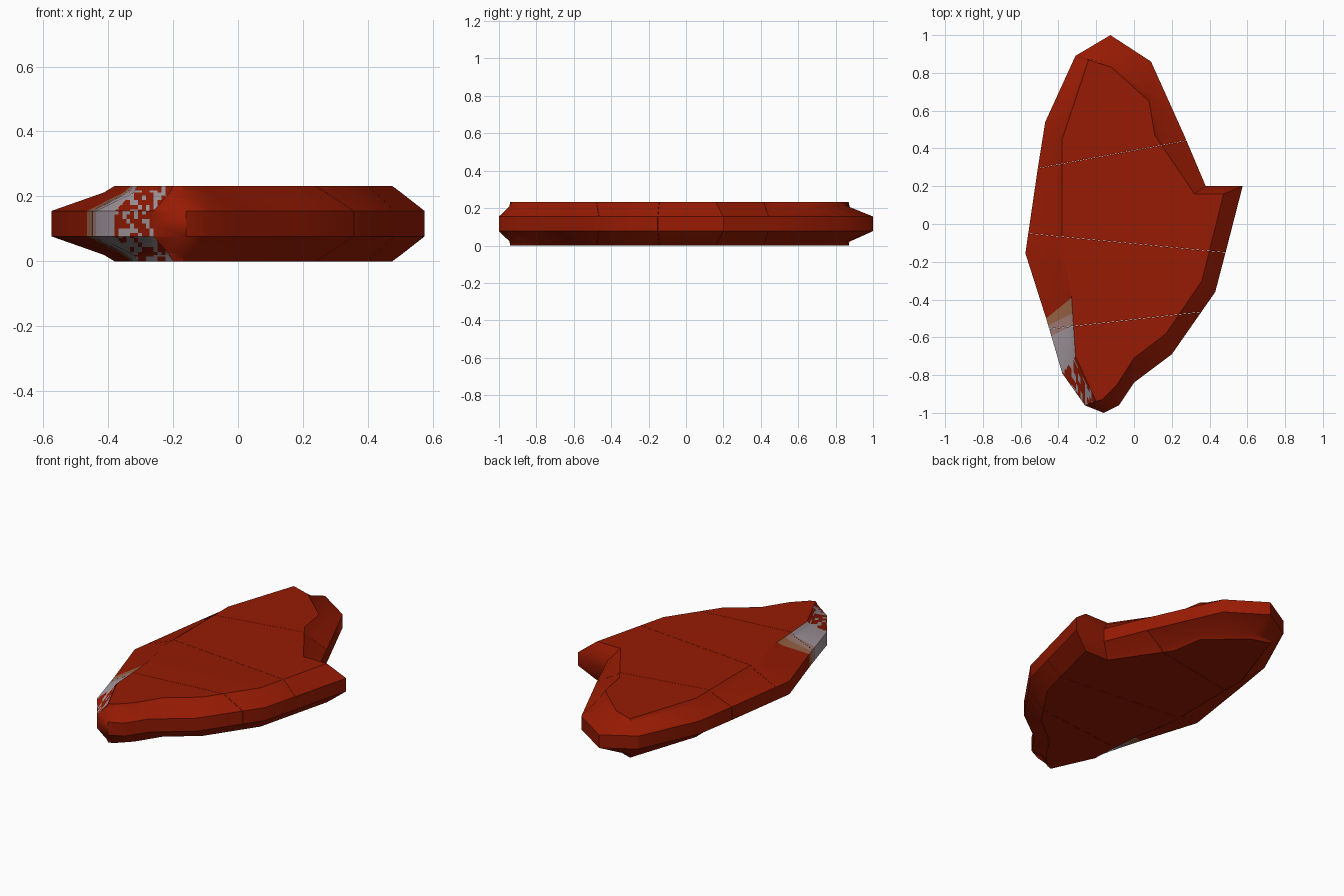
import bpy, bmesh, math, random
from mathutils import Vector

if "Cube" in bpy.data.objects:
    bpy.data.objects.remove(bpy.data.objects["Cube"])

# Outer edge of the slab, its flat-face edge, and how far in the bevel kinks
EDGE = [(-.125, 1), (.09, .86), (.27, .46), (.38, .2), (.575, .2), (.485, -.15),
        (.43, -.36), (.2, -.69), (0, -.84), (-.08, -.96), (-.16, -1), (-.26, -.96),
        (-.38, -.79), (-.465, -.5), (-.575, -.155), (-.51, .29), (-.47, .54), (-.31, .89)]
FACE = [(-.12, .83), (.08, .65), (.11, .47), (.32, .16), (.475, .16), (.4, -.14),
        (.36, -.3), (.17, -.58), (0, -.71), (-.09, -.85), (-.17, -.93), (-.2, -.94),
        (-.31, -.7), (-.33, -.39), (-.38, -.13), (-.38, .32), (-.38, .45), (-.24, .87)]
KINK = [.73 if 3 <= i <= 8 else .83 for i in range(18)]
N, H = len(EDGE), 0.232


def material(name, rgb):
    m = bpy.data.materials.new(name)
    m.diffuse_color = (*rgb, 1)
    m.use_nodes = True
    m.node_tree.nodes["Principled BSDF"].inputs["Base Color"].default_value = m.diffuse_color
    return m


RED, TAN, ROSE, GREY, SPECKLE = range(5)
MATS = [material("deep red", (.305, .0105, .001)), material("tan", (.33, .13, .06)),
        material("dusty rose", (.37, .21, .18)), material("pale grey", (.40, .34, .37))]


def slab():
    """Whole slab as stacked rings, mirrored about mid height."""
    bm = bmesh.new()
    edge = [Vector(p) for p in EDGE]
    face = [Vector(p) for p in FACE]
    kink = [e.lerp(f, k) for e, f, k in zip(edge, face, KINK)]
    levels = [(face, 0), (kink, .02), (edge, .077), (edge, H - .077), (kink, H - .02), (face, H)]
    rings = [[bm.verts.new((p.x, p.y, z)) for p in pts] for pts, z in levels]
    for a, b in zip(rings, rings[1:]):
        for i in range(N):
            j = (i + 1) % N
            f = bm.faces.new((a[i], a[j], b[j], b[i]))
            f.material_index = {12: GREY, 11: SPECKLE}.get(i, RED)
    bm.faces.new(rings[0])
    bm.faces.new(rings[-1])

    def cut(index, co, no):
        geom = set(f for f in bm.faces if f.material_index == index)
        for f in list(geom):
            geom.update(f.edges, f.verts)
        bmesh.ops.bisect_plane(bm, geom=list(geom), plane_co=co, plane_no=no, dist=1e-5)

    # pale patch at the front left, starting with tan and rose bands
    along = Vector((-.5, 1, 0))
    bands = [Vector((-.45, -.535, 0)), Vector((-.45, -.60, 0))]
    for co in bands:
        cut(GREY, co, along)
    for f in bm.faces:
        if f.material_index == GREY:
            c = f.calc_center_median()
            f.material_index = (TAN if (c - bands[0]).dot(along) > 0 else
                                ROSE if (c - bands[1]).dot(along) > 0 else GREY)
    # speckled end of the patch: a fine grid of red and grey
    for k in range(1, 16):
        cut(SPECKLE, (-.38 + k * .012, 0, 0), (1, 0, 0))
    for k in range(1, 16):
        cut(SPECKLE, (0, 0, k * H / 16), (0, 0, 1))
    random.seed(4)
    for f in bm.faces:
        if f.material_index == SPECKLE:
            f.material_index = GREY if random.random() < .42 else RED
    bmesh.ops.triangulate(bm, faces=[f for f in bm.faces if len(f.verts) > 8])
    bmesh.ops.recalc_face_normals(bm, faces=bm.faces)
    return bm


# Hairline cuts across the slab: a left point and a right point for each
CUTS = [((-.51, .295), (.27, .44)), ((-.56, -.05), (.48, -.15)), ((-.45, -.555), (.36, -.465))]
GAP = 0.0006


def trim(bm, cut, keep_back):
    a, b = Vector((*cut[0], 0)), Vector((*cut[1], 0))
    n = Vector((a.y - b.y, b.x - a.x, 0)).normalized()   # points to the back
    if keep_back:
        n = -n
    geom = bm.verts[:] + bm.edges[:] + bm.faces[:]
    bmesh.ops.bisect_plane(bm, geom=geom, plane_co=a - n * GAP, plane_no=n,
                           dist=1e-5, clear_outer=True)
    rim = [e for e in bm.edges if e.is_boundary]
    for f in bmesh.ops.edgenet_fill(bm, edges=rim)["faces"]:
        f.material_index = RED


# Four slices, from back to front
for i, name in enumerate(["back_slice", "upper_slice", "lower_slice", "front_slice"]):
    bm = slab()
    if i > 0:
        trim(bm, CUTS[i - 1], False)
    if i < 3:
        trim(bm, CUTS[i], True)
    bmesh.ops.recalc_face_normals(bm, faces=bm.faces)
    me = bpy.data.meshes.new(name)
    bm.to_mesh(me)
    bm.free()
    for m in MATS:
        me.materials.append(m)
    ob = bpy.data.objects.new(name, me)
    bpy.context.collection.objects.link(ob)
    bpy.ops.object.select_all(action='DESELECT')
    ob.select_set(True)
    bpy.context.view_layer.objects.active = ob
    bpy.ops.object.shade_smooth_by_angle(angle=math.radians(33))
